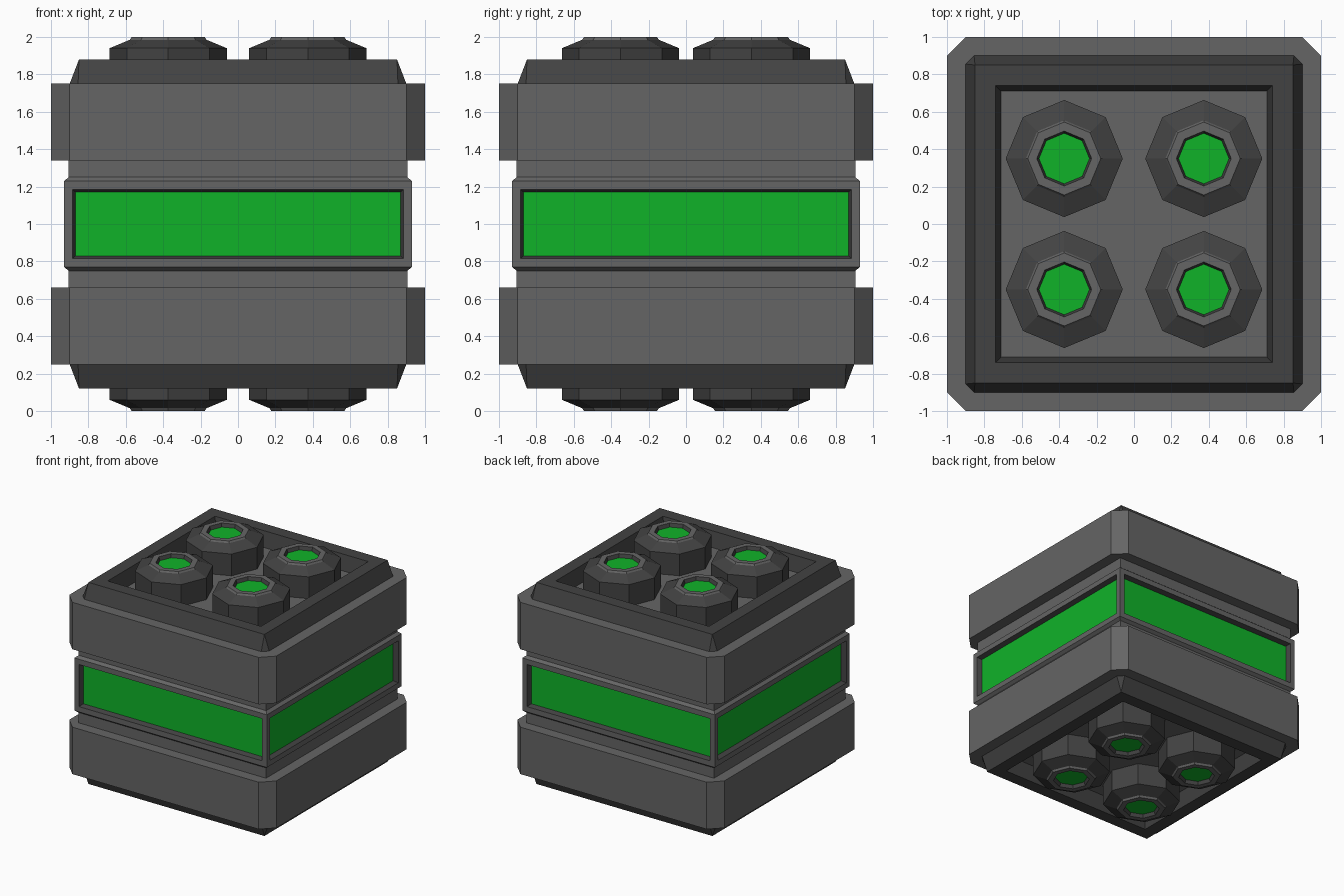
import bpy, bmesh
from math import cos, sin, pi

if "Cube" in bpy.data.objects:
    bpy.data.objects.remove(bpy.data.objects["Cube"])


def material(name, rgb):
    m = bpy.data.materials.new(name)
    m.diffuse_color = (*rgb, 1)
    m.use_nodes = True
    m.node_tree.nodes["Principled BSDF"].inputs["Base Color"].default_value = m.diffuse_color
    return m


GREY = material("grey_metal", (0.13, 0.13, 0.13))
DARK = material("dark_metal", (0.055, 0.055, 0.055))
GREEN = material("green_glow", (0.005, 0.45, 0.022))


def square(half, z, cut=0.0):
    """Square ring with cut corners (cut = 0 gives sharp corners)."""
    a, b = half, half - cut
    return [(x, y, z) for x, y in ((b, -a), (a, -b), (a, b), (b, a),
                                   (-b, a), (-a, b), (-a, -b), (-b, -a))]


def octagon(cx, cy, r, z):
    return [(cx + r * cos(i * pi / 4), cy + r * sin(i * pi / 4), z) for i in range(8)]


def loft(name, rings, mats, strip_mats=None, end_mat=0, closed=False, flip=False, edit=None):
    """Bridge rings of 8 points; cap the ends or join last ring to first."""
    bm = bmesh.new()
    rows = [[bm.verts.new((x, y, 2 - z if flip else z)) for x, y, z in r] for r in rings]
    pairs = list(zip(rows, rows[1:]))
    if closed:
        pairs.append((rows[-1], rows[0]))
    else:
        bm.faces.new(rows[0])
        bm.faces.new(rows[-1]).material_index = end_mat
    for k, (a, b) in enumerate(pairs):
        for i in range(8):
            j = (i + 1) % 8
            f = bm.faces.new((a[i], a[j], b[j], b[i]))
            f.material_index = strip_mats[k] if strip_mats else 0
    bmesh.ops.remove_doubles(bm, verts=bm.verts, dist=1e-4)
    bmesh.ops.recalc_face_normals(bm, faces=bm.faces)
    if edit:
        edit(bm)
    me = bpy.data.meshes.new(name)
    bm.to_mesh(me)
    bm.free()
    for m in mats:
        me.materials.append(m)
    ob = bpy.data.objects.new(name, me)
    bpy.context.collection.objects.link(ob)
    return ob


def inset_panels(bm):
    """Frame, dark recess wall and glowing panel on the four tall sides."""
    sides = [f for f in bm.faces if abs(f.normal.z) < 0.01
             and abs(f.calc_center_median().z - 1) < 0.01]
    bmesh.ops.inset_individual(bm, faces=sides, thickness=0.065)
    wall = bmesh.ops.inset_individual(bm, faces=sides, thickness=0.02, depth=-0.04)
    for f in wall["faces"]:
        f.material_index = 1
    for f in sides:
        f.material_index = 2


# Central column with the light band
loft("light_band_column",
     [square(0.905, 0.60), square(0.905, 0.75), square(0.93, 0.77),
      square(0.93, 1.23), square(0.905, 1.25), square(0.905, 1.40)],
     [GREY, DARK, GREEN], edit=inset_panels)

for flip, end in ((False, "top"), (True, "bottom")):
    # Wide block with cut corners
    loft(f"{end}_block", [square(1, 1.34, 0.1), square(1, 1.75, 0.1)], [GREY], flip=flip)
    # Raised rim around the recessed end
    loft(f"{end}_rim",
         [square(0.90, 1.75, 0.045), square(0.85, 1.88), square(0.74, 1.88), square(0.71, 1.75)],
         [DARK], closed=True, flip=flip)
    # Four eight-sided lamps
    for cx in (-0.373, 0.373):
        for cy in (-0.35, 0.35):
            profile = [(0.313, 1.74), (0.313, 1.94), (0.205, 1.985), (0.195, 2.0),
                       (0.147, 2.0), (0.135, 1.97)]
            loft(f"{end}_lamp", [octagon(cx, cy, r, z) for r, z in profile],
                 [DARK, GREY, GREEN], strip_mats=[0, 0, 1, 1, 0], end_mat=2, flip=flip)
